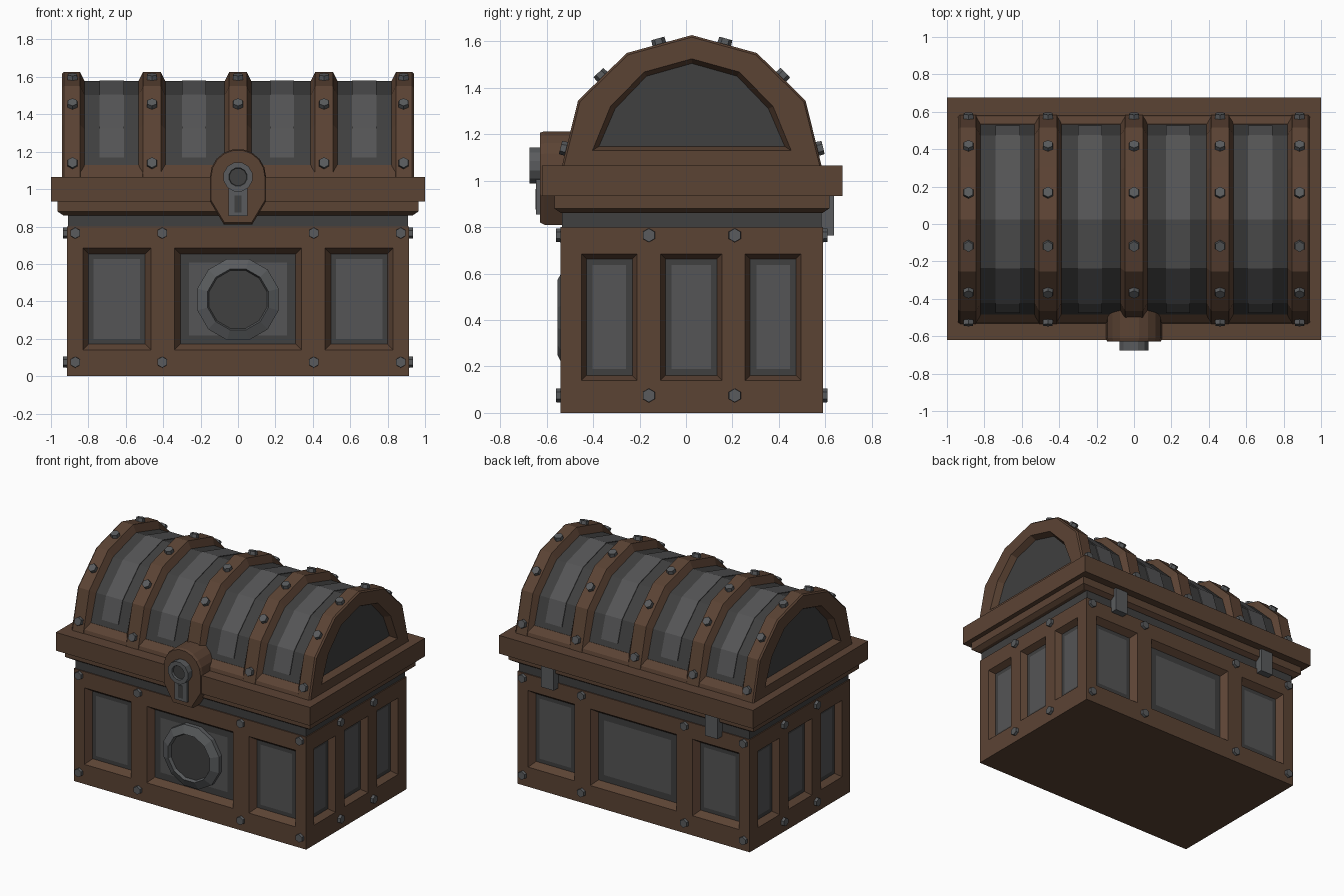
import bpy, bmesh
from math import sin, cos, pi, radians
from mathutils import Vector

if "Cube" in bpy.data.objects:
    bpy.data.objects.remove(bpy.data.objects["Cube"])

CY = 0.025  # depth centre of the chest


def material(name, rgb):
    m = bpy.data.materials.new(name)
    m.diffuse_color = (*rgb, 1)
    m.use_nodes = True
    m.node_tree.nodes["Principled BSDF"].inputs["Base Color"].default_value = m.diffuse_color
    return m


WOOD = material("wood", (0.105, 0.056, 0.034))
DARK = material("dark_grey", (0.05, 0.05, 0.05))
LIGHT = material("light_grey", (0.09, 0.09, 0.092))
METAL = material("bolt_metal", (0.10, 0.105, 0.11))


def finish(name, bm, mats, recalc=True):
    if recalc:
        bmesh.ops.recalc_face_normals(bm, faces=bm.faces)
    me = bpy.data.meshes.new(name)
    bm.to_mesh(me)
    bm.free()
    for m in mats:
        me.materials.append(m)
    ob = bpy.data.objects.new(name, me)
    bpy.context.collection.objects.link(ob)
    return ob


def loft(name, loops, mats, cap_mat=0, band_mats=None):
    """Skin closed loops of points in order and cap both ends."""
    bm = bmesh.new()
    rings = [[bm.verts.new(p) for p in loop] for loop in loops]
    n = len(rings[0])
    for k, (a, b) in enumerate(zip(rings, rings[1:])):
        for i in range(n):
            f = bm.faces.new((a[i], a[(i + 1) % n], b[(i + 1) % n], b[i]))
            f.material_index = band_mats[k] if band_mats else 0
    bm.faces.new(rings[0])
    bm.faces.new(rings[-1]).material_index = cap_mat
    return finish(name, bm, mats)


def box(name, x, y, z, mat):
    loops = [[(x[0], y[0], h), (x[1], y[0], h), (x[1], y[1], h), (x[0], y[1], h)] for h in z]
    return loft(name, loops, [mat])


def arch(half, x):
    """Closed arch profile at x, from half profile points (half depth, z)."""
    pts = [(-d, z) for d, z in half] + [(d, z) for d, z in half[-2::-1]]
    return [(x, CY + d, z) for d, z in pts]


def disc(r, y, z, n=12):
    return [(r * sin(2 * pi * (i + .5) / n), y, z + r * cos(2 * pi * (i + .5) / n)) for i in range(n)]


# Body: four walls, each with three recessed panels
ZS = [0, 0.14, 0.685, 0.80]
US_X = [-.915, -.83, -.465, -.34, .34, .465, .83, .915]
US_Y = [-.54, -.45, -.21, -.11, .155, .255, .495, .59]
bm = bmesh.new()
panels = []


def wall(us, point, bevel):
    for c in range(7):
        for r in range(3):
            u0, u1, z0, z1 = us[c], us[c + 1], ZS[r], ZS[r + 1]
            f = bm.faces.new([bm.verts.new(point(u, z)) for u, z in
                              ((u0, z0), (u1, z0), (u1, z1), (u0, z1))])
            if c % 2 and r == 1:
                panels.append((f, bevel, 0.065 if u1 - u0 > .5 or u0 - u1 > .5 else 0.038))


wall(US_X, lambda u, z: (u, -.54, z), .045)
wall(US_X[::-1], lambda u, z: (u, .59, z), .045)
wall(US_Y, lambda u, z: (.915, u, z), .03)
wall(US_Y[::-1], lambda u, z: (-.915, u, z), .03)
bm.normal_update()
for f, bevel, border in panels:
    bmesh.ops.inset_individual(bm, faces=[f], thickness=bevel, depth=-.045)
    f.material_index = 1
    bmesh.ops.inset_individual(bm, faces=[f], thickness=border, depth=0)
    f.material_index = 2
bmesh.ops.remove_doubles(bm, verts=bm.verts, dist=1e-4)
bmesh.ops.holes_fill(bm, edges=[e for e in bm.edges if e.is_boundary], sides=0)
finish("chest_body", bm, [WOOD, DARK, LIGHT])

# Round shield on the front panel
loft("front_disc", [disc(.225, -.49, .41), disc(.225, -.525, .41), disc(.168, -.553, .41),
                    disc(.16, -.53, .41)], [METAL, DARK], cap_mat=1)

# Seam strip and two stepped rim bands
box("seam_strip", (-.908, .908), (-.533, .583), (.79, .88), DARK)
loft("lower_rim", [[(sx * (.965 - i), CY + sy * (.592 - i), z) for sx, sy in
                    ((-1, -1), (1, -1), (1, 1), (-1, 1))]
                   for i, z in ((.03, .86), (0, .88), (0, .94))], [WOOD])
box("upper_rim", (-1, 1), (-.62, .675), (.935, 1.065), WOOD)

# Lid: recessed barrel, ribs, bottom rails and highlight strips
OUT = [(.56, 1.06), (.49, 1.345), (.28, 1.55), (0, 1.627)]
SHELL = [(.53, 1.06), (.448, 1.32), (.26, 1.502), (0, 1.577)]
STRIP = [(.502, 1.17), (.452, 1.324), (.262, 1.506), (0, 1.581)]
loft("lid_barrel", [arch(SHELL, -.86), arch(SHELL, .86)], [DARK])
for i, x in enumerate((-.46, 0, .46)):
    loft(f"lid_rib_{i + 1}", [arch(SHELL, x - .072), arch(OUT, x - .047),
                              arch(OUT, x + .047), arch(SHELL, x + .072)], [WOOD])
for i, x in enumerate((-.675, -.235, .235, .675)):
    loft(f"lid_highlight_{i + 1}", [arch(STRIP, x - .065), arch(STRIP, x + .065)], [LIGHT])
for side, s in (("front", -1), ("back", 1)):
    loft(f"lid_{side}_rail", [[(x, CY + s * d, z) for d, z in
                               ((.45, 1.06), (.557, 1.06), (.55, 1.09), (.51, 1.13), (.45, 1.13))]
                              for x in (-.9, .9)], [WOOD])

# Lid ends: outer ribs with a recessed half-round panel
EDGE = [(.552, 1.06), (.482, 1.34), (.275, 1.542), (0, 1.618)]
OPEN = [(.428, 1.13), (.35, 1.32), (.205, 1.468), (0, 1.525)]
INNER = [(.40, 1.148), (.33, 1.31), (.195, 1.45), (0, 1.505)]
for side, s in (("left", -1), ("right", 1)):
    loft(f"lid_end_{side}", [arch(SHELL, s * .82), arch(OUT, s * .845), arch(OUT, s * .93),
                             arch(EDGE, s * .94), arch(OPEN, s * .94), arch(INNER, s * .895)],
         [WOOD, DARK], cap_mat=1)

# Lock plate, boss and keyhole
plate = [(.15 * cos(radians(a)), .15 * sin(radians(a))) for a in range(0, 181, 20)]
plate += [(-.15, -.13), (-.075, -.255), (.075, -.255), (.15, -.13)]
loft("lock_plate", [[(x * k, y, 1.065 + z * k) for x, z in plate]
                    for k, y in ((1, -.46), (1, -.61), (.96, -.628))], [WOOD])
loft("lock_boss", [disc(.08, -.6, 1.065), disc(.08, -.675, 1.065), disc(.05, -.675, 1.065),
                   disc(.047, -.66, 1.065)], [METAL, DARK], cap_mat=1)
box("keyhole_plate", (-.05, .05), (-.645, -.6), (.855, 1.03), METAL)
box("keyhole", (-.02, .02), (-.648, -.64), (.875, .965), DARK)

# Back hinges
for side, x in (("left", -.645), ("right", .645)):
    box(f"hinge_{side}", (x - .05, x + .05), (.57, .638), (.765, .94), METAL)


# Hexagonal bolts
def bolt(bm, pos, normal):
    rot = Vector(normal).to_track_quat('Z', 'Y').to_matrix().to_4x4()
    geo = bmesh.ops.create_cone(bm, cap_ends=True, segments=6, radius1=.032, radius2=.029, depth=.05)
    bmesh.ops.transform(bm, matrix=rot, verts=geo["verts"])
    bmesh.ops.translate(bm, vec=pos, verts=geo["verts"])


bm = bmesh.new()
for z in (.075, .765):
    for s in (-1, 1):
        for x in (-.87, -.405, .405, .87):
            bolt(bm, (x, CY + s * .56, z), (0, s, 0))
        for y in (-.16, .21):
            bolt(bm, (s * .91, y, z), (s, 0, 0))
finish("body_bolts", bm, [METAL])

bm = bmesh.new()
for x in (-.885, -.46, 0, .46, .885):
    for s in (-1, 1):
        for (d0, z0), (d1, z1), t in zip(OUT, OUT[1:], (.27, .5, .5)):
            n = Vector((0, s * (z1 - z0), d0 - d1)).normalized()
            p = Vector((x, CY + s * (d0 + (d1 - d0) * t), z0 + (z1 - z0) * t))
            bolt(bm, p, n)
finish("lid_bolts", bm, [METAL])
